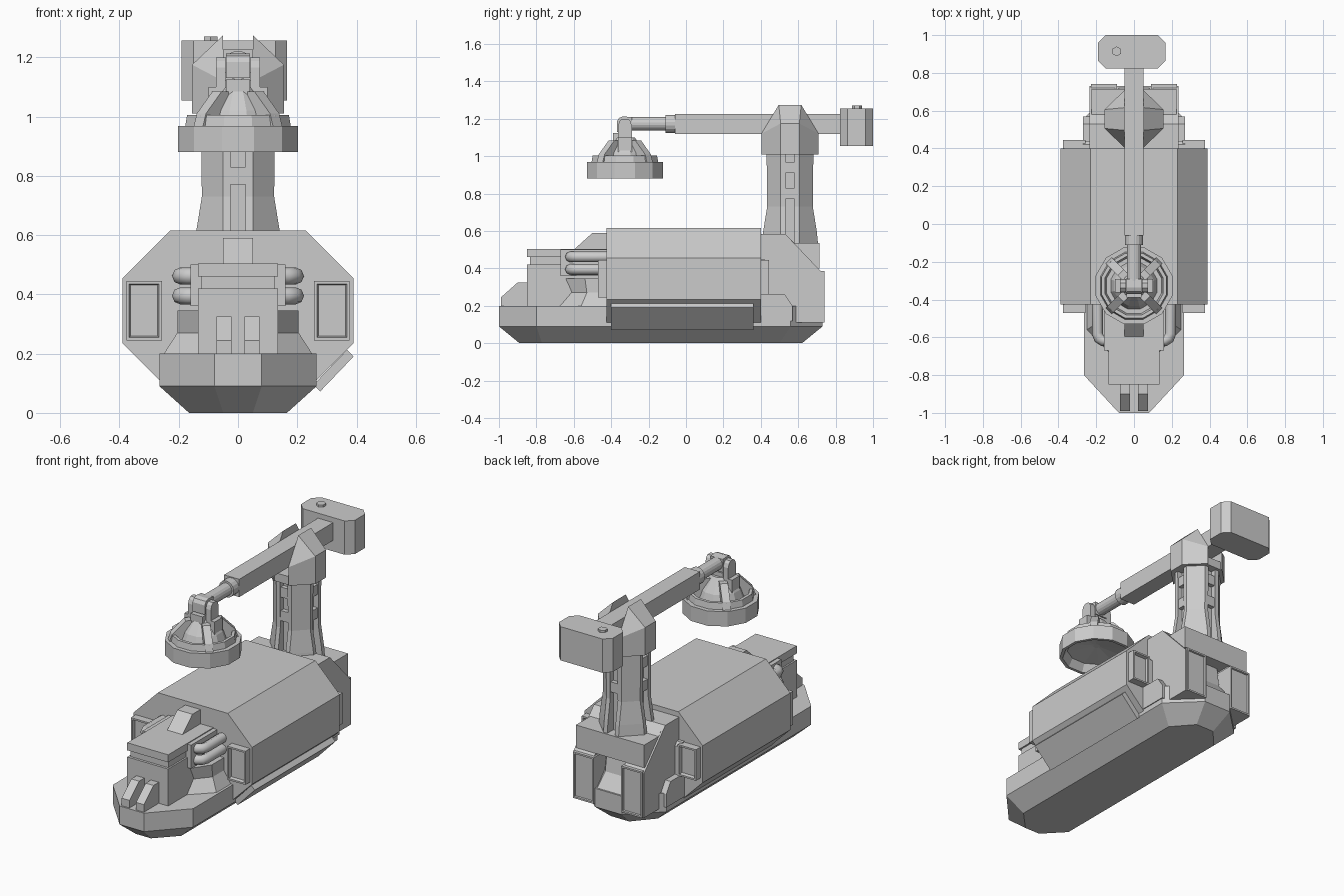
import bpy, bmesh
from math import sin, cos, pi
from mathutils import Vector, Matrix

if "Cube" in bpy.data.objects:
    bpy.data.objects.remove(bpy.data.objects["Cube"])


def finish(name, bm):
    bmesh.ops.recalc_face_normals(bm, faces=bm.faces[:])
    me = bpy.data.meshes.new(name)
    bm.to_mesh(me)
    bm.free()
    ob = bpy.data.objects.new(name, me)
    bpy.context.collection.objects.link(ob)
    return ob


def loft(name, rings, caps=True, closed=False):
    bm = bmesh.new()
    vs = [[bm.verts.new(p) for p in r] for r in rings]
    pairs = list(zip(vs, vs[1:])) + ([(vs[-1], vs[0])] if closed else [])
    for a, b in pairs:
        for i in range(len(a)):
            j = (i + 1) % len(a)
            bm.faces.new((a[i], a[j], b[j], b[i]))
    if caps and not closed:
        bm.faces.new(vs[0])
        bm.faces.new(vs[-1])
    return finish(name, bm)


def box(name, x, y, z):
    return loft(name, [[(x[0], y[0], h), (x[1], y[0], h), (x[1], y[1], h), (x[0], y[1], h)] for h in z])


def side_profile(name, pts, x0, x1):
    return loft(name, [[(x, y, z) for y, z in pts] for x in (x0, x1)])


def hull(name, pts):
    bm = bmesh.new()
    for p in pts:
        bm.verts.new(p)
    bmesh.ops.convex_hull(bm, input=bm.verts[:])
    bmesh.ops.dissolve_limit(bm, angle_limit=0.02, verts=bm.verts[:], edges=bm.edges[:])
    return finish(name, bm)


def circle(r, z, n, c=(0, 0)):
    return [(c[0] + r * cos(2 * pi * (i + .5) / n), c[1] + r * sin(2 * pi * (i + .5) / n), z) for i in range(n)]


def cyl_y(name, r, y0, y1, z, n):
    return loft(name, [[(a, y, b + z) for a, b, _ in circle(r, 0, n)] for y in (y0, y1)])


def framed_box(name, x, y, z, out):
    # box whose outward y face has a raised frame around a sunken panel
    ob = box(name, x, y, z)
    bm = bmesh.new()
    bm.from_mesh(ob.data)
    f = max(bm.faces, key=lambda q: q.normal.y * out)
    bmesh.ops.inset_region(bm, faces=[f], thickness=.014, depth=0)
    bmesh.ops.inset_region(bm, faces=[f], thickness=.006, depth=-.02)
    bm.to_mesh(ob.data)
    bm.free()


def outline(fx, fy, w, y0, y1, by, bx, z):
    half = [(fx, fy), (w, y0), (w, y1), (bx, by)]
    return [(x, y, z) for x, y in half] + [(-x, y, z) for x, y in reversed(half)]


# Boat-shaped lower hull
loft("lower_hull", [outline(.05, -.89, .165, -.77, .5, .62, .06, 0),
                    outline(.08, -1, .265, -.8, .56, .73, .09, .09),
                    outline(.08, -1, .265, -.8, .56, .73, .09, .2)])
loft("rear_hull_neck", [outline(.06, .3, .2, .35, .56, .72, .08, .2),
                        outline(.06, .3, .16, .35, .54, .66, .07, .28),
                        outline(.06, .3, .14, .35, .53, .64, .07, .42)])

# Eight-sided main body
sec = [(.23, .615), (.39, .455), (.39, .235), (.255, .1)]
sec = sec + [(-x, z) for x, z in reversed(sec)]
loft("main_body", [[(x, y, z) for x, z in sec] for y in (-.425, .4)])

# Skirt panel on the right side only
loft("side_skirt", [[(x, y, z) for x, z in ((.39, .19), (.368, .213), (.255, .095), (.277, .072))]
                    for y in (-.4, .36)])

# Front block with grooved lid, shoulder and spine wedge
box("front_block", (-.135, .135), (-.85, -.42), (.2, .42))
box("front_block_groove", (-.125, .125), (-.835, -.42), (.42, .46))
box("front_block_lid", (-.135, .135), (-.85, -.42), (.46, .505))
box("front_block_cheeks", (-.16, .16), (-.67, -.42), (.36, .5))
loft("front_shoulder", [outline(.12, -.69, .25, -.56, -.45, -.41, .25, .2),
                        outline(.12, -.63, .205, -.53, -.45, -.41, .205, .27),
                        outline(.13, -.65, .205, -.54, -.45, -.41, .205, .345)])
side_profile("spine_wedge", [(-.6, .5), (-.5, .59), (-.42, .59), (-.42, .5)], -.05, .05)

# Rear block, mast platform
side_profile("mast_platform", [(.4, .4), (.4, .585), (.53, .585), (.58, .535), (.715, .535), (.715, .4)],
             -.225, .225)

for s, side in ((-1, "left"), (1, "right")):
    # Twin front prongs
    side_profile("front_prong_" + side, [(-.99, .2), (-.99, .245), (-.9, .325), (-.84, .325), (-.84, .2)],
                 s * .022, s * .073)
    # Framed lamp boxes on the body ends and on the tail
    bx = sorted((s * .257, s * .377))
    framed_box("front_lamp_" + side, bx, (-.47, -.42), (.245, .445), -1)
    framed_box("rear_lamp_" + side, bx, (.39, .445), (.26, .445), 1)
    framed_box("tail_lamp_" + side, sorted((s * .09, s * .228)), (.58, .74), (.11, .385), 1)
    # Sloped rear cheeks
    side_profile("rear_cheek_" + side, [(.38, .11), (.38, .585), (.53, .585), (.73, .375), (.73, .11)],
                 s * .1, s * .235)
    side_profile("rear_cheek_pad_" + side, [(.38, .15), (.38, .45), (.42, .45), (.44, .43), (.44, .15)],
                 s * .2, s * .27)
    side_profile("rear_foot_" + side, [(.4, .12), (.4, .2), (.44, .26), (.53, .26), (.57, .2), (.57, .12)],
                 s * .2, s * .27)
    # Paired pipes curling from the body into the front block
    for z in (.395, .462):
        cu = bpy.data.curves.new("pipe", 'CURVE')
        cu.dimensions = '3D'
        cu.bevel_depth = .029
        cu.bevel_resolution = 2
        sp = cu.splines.new('POLY')
        path = [(.194, -.4), (.194, -.58), (.185, -.605), (.165, -.618), (.12, -.62)]
        sp.points.add(len(path) - 1)
        for p, (x, y) in zip(sp.points, path):
            p.co = (s * x, y, z, 1)
        sp.use_smooth = True
        bpy.context.collection.objects.link(bpy.data.objects.new("front_pipe_" + side, cu))

# Mast: core, four flared corner legs and rungs between them
my = .556
loft("mast_core", [circle(.1, z, 8, (0, my)) for z in (.5, 1.02)])
for sx in (-1, 1):
    for sy in (-1, 1):
        def leg(o, z, i=.025):
            return [(sx * a, my + sy * b, z) for a, b in ((i, i), (o, i), (o, .05), (.05, o), (i, o))]
        loft("mast_leg", [leg(.15, .53), leg(.143, .6), leg(.122, .73), leg(.125, 1.02)])
for z in (.8, .94):
    box("mast_rung_across", (-.118, .118), (my - .042, my + .042), (z - .03, z + .03))
    box("mast_rung_along", (-.042, .042), (my - .118, my + .118), (z - .03, z + .03))

# Mast head: two faceted halves either side of the arm
for s in (-1, 1):
    pts = []
    for t in (-1, 1):
        pts += [(s * .05, my + t * .153, 1.01), (s * .155, my + t * .05, 1.01),
                (s * .05, my + t * .153, 1.12), (s * .155, my + t * .05, 1.175),
                (s * .05, my + t * .06, 1.275)]
    hull("mast_head", pts)
loft("mast_head_floor", [circle(.155, z, 8, (0, my)) for z in (1.01, 1.06)])

# Telescopic arm
az = 1.173
box("arm_beam", (-.05, .05), (-.06, .84), (1.12, 1.226))
cyl_y("arm_collar", .049, -.11, -.055, az, 16)
cyl_y("arm_rod", .037, -.31, -.1, az, 16)

# Counterweight with clipped corners and a hex bolt
cx, cy, hx, hy, c = -.012, .912, .178, .088, .04
ring = [(hx, hy - c), (hx - c, hy), (c - hx, hy), (-hx, hy - c),
        (-hx, c - hy), (c - hx, -hy), (hx - c, -hy), (hx, c - hy)]
loft("counterweight", [[(cx + x, cy + y, z) for x, y in ring] for z in (1.055, 1.256)])
loft("counterweight_bolt", [circle(.026, z, 6, (-.092, .914)) for z in (1.25, 1.27)])

# Hanging magnet: hollow dish, stepped rim, cone and four ribs
mc = (0, -.327)
n = 12
loft("magnet_dish", [circle(r, z, n, mc) for r, z in
                     ((.02, .95), (.165, .925), (.192, .88), (.21, .88), (.21, .968), (.02, .968))])
loft("magnet_rim", [circle(r, z, n, mc) for r, z in
                    ((.185, .965), (.178, 1.005), (.16, 1.005), (.15, .965))], closed=True)
loft("magnet_cone", [circle(r, z, n, mc) for r, z in ((.13, .96), (.11, 1.02), (.055, 1.1))])
for k in range(4):
    ob = loft("magnet_rib", [[(r, w, z) for r, z in ((.03, .965), (.19, .965), (.175, 1.01), (.1, 1.085), (.03, 1.085))]
                             for w in (-.022, .022)])
    ob.data.transform(Matrix.Translation((0, mc[1], 0)) @ Matrix.Rotation(pi / 4 + k * pi / 2, 4, 'Z'))

# Clevis plates and knuckle joining magnet to arm
arch = [(-.363, 1.02), (-.363, 1.165), (-.355, 1.188), (-.34, 1.2), (-.312, 1.2), (-.298, 1.188), (-.29, 1.165), (-.29, 1.02)]
for s in (-1, 1):
    side_profile("magnet_clevis", arch, s * .043, s * .075)
    side_profile("magnet_clevis_foot", [(-.363, 1.0), (-.363, 1.1), (-.29, 1.1), (-.29, 1.0)], s * .043, s * .1)
side_profile("arm_knuckle", [(-.37, 1.13), (-.37, 1.185), (-.358, 1.205), (-.335, 1.213), (-.29, 1.208), (-.29, 1.13)],
             -.04, .04)
box("magnet_stem", (-.04, .04), (-.39, -.29), (1.03, 1.125))
